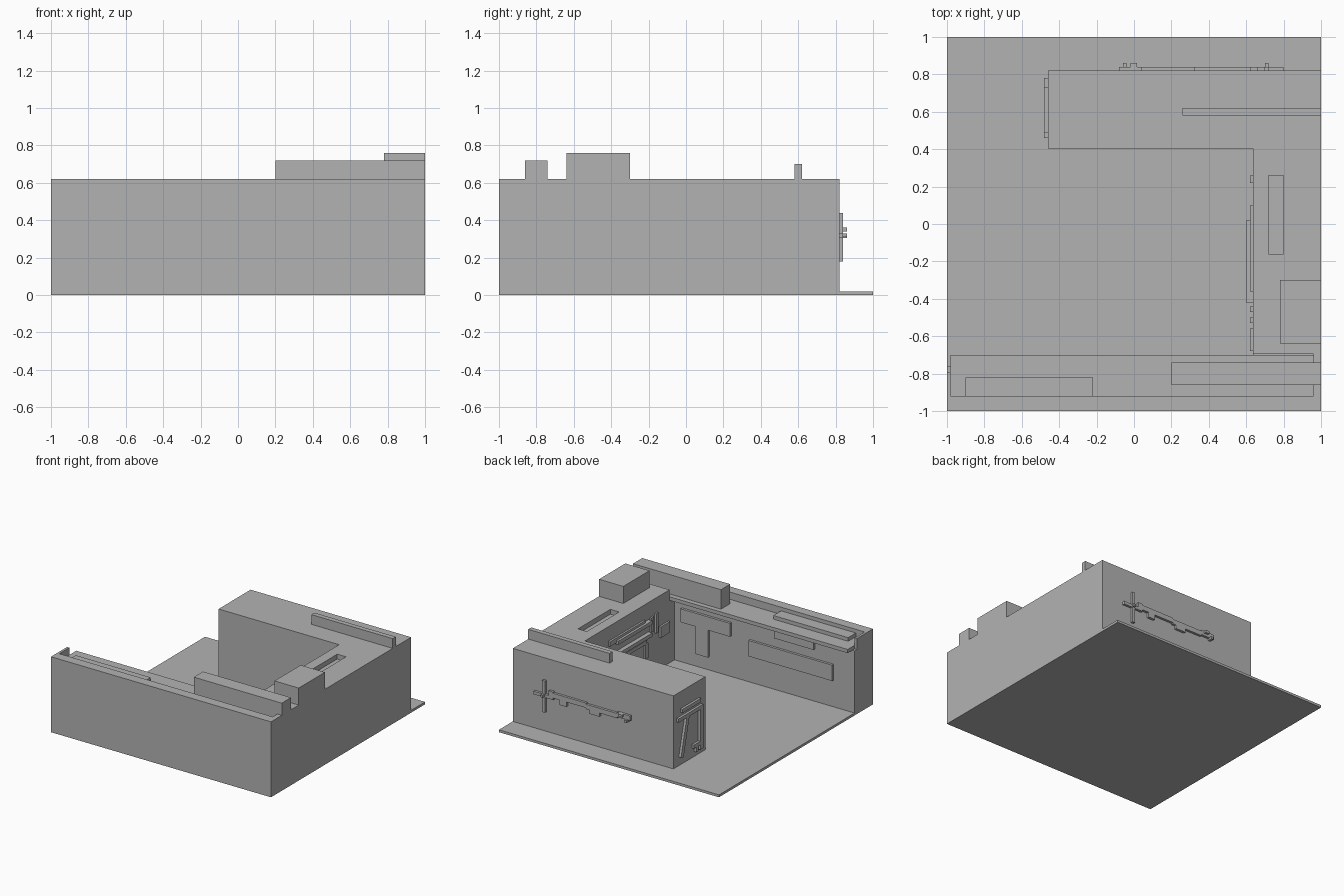
import bpy
import bmesh
from mathutils import Matrix, Vector
from math import radians

default_cube = bpy.data.objects.get("Cube")
if default_cube:
    bpy.data.objects.remove(default_cube, do_unlink=True)

# Single plain grey
grey = bpy.data.materials.new("plain_grey")
grey.use_nodes = True
grey_colour = (.45, .45, .45, 1)
grey.diffuse_color = grey_colour
grey.node_tree.nodes["Principled BSDF"].inputs["Base Color"].default_value = grey_colour

UNIT = .01  # all sizes below are in hundredths


def add_object(name, mesh_builder):
    """Turn a bmesh into a named grey object."""
    mesh = bpy.data.meshes.new(name)
    bmesh.ops.recalc_face_normals(mesh_builder, faces=mesh_builder.faces)
    mesh_builder.to_mesh(mesh)
    mesh_builder.free()
    mesh.materials.append(grey)
    part = bpy.data.objects.new(name, mesh)
    bpy.context.scene.collection.objects.link(part)
    return part


def box(name, x, y, z, tilt=0, axis="X"):
    """Box between pairs of limits, optionally tilted about its centre."""
    limits = (x, y, z)
    centre = Vector([(low + high) / 2 * UNIT for low, high in limits])
    size = [(high - low) * UNIT for low, high in limits]
    builder = bmesh.new()
    matrix = (Matrix.Translation(centre)
              @ Matrix.Rotation(radians(tilt), 4, axis)
              @ Matrix.Diagonal((*size, 1)))
    bmesh.ops.create_cube(builder, size=1, matrix=matrix)
    return add_object(name, builder)


def prism(name, outline, bottom, top):
    """Extrude a floor outline upwards."""
    builder = bmesh.new()
    corners = [builder.verts.new((x * UNIT, y * UNIT, bottom * UNIT)) for x, y in outline]
    floor = builder.faces.new(corners)
    raised = bmesh.ops.extrude_face_region(builder, geom=[floor])["geom"]
    bmesh.ops.translate(builder, vec=(0, 0, (top - bottom) * UNIT),
                        verts=[v for v in raised if isinstance(v, bmesh.types.BMVert)])
    return add_object(name, builder)


FLOOR, ROOF, SHELF = 2, 62, 56
SHELF_UNDER = 53

# Ground slab and the L-shaped building
box("ground_slab", (-100, 100), (-100, 100), (0, FLOOR))
building = prism("building", [(100, -69.5), (100, 82), (-46, 82), (-46, 40.5),
                              (63.6, 40.5), (63.6, -69.5)], FLOOR, ROOF)

# Recess in the roof
cutter = box("roof_recess_cutter", (72, 80), (-16, 26), (ROOF - 4, ROOF + 4))
cutter.hide_render = True
cut = building.modifiers.new("roof_recess", "BOOLEAN")
cut.operation = "DIFFERENCE"
cut.solver = "EXACT"
cut.object = cutter
bpy.context.view_layer.objects.active = building
bpy.ops.object.modifier_apply(modifier=cut.name)
bpy.data.objects.remove(cutter, do_unlink=True)

# Front wall with raised edges around the counter
box("front_wall", (-100, 100), (-92, -76), (FLOOR, SHELF_UNDER))
box("front_parapet", (-100, 100), (-100, -92), (FLOOR, ROOF))
box("left_end_cap", (-100, -98), (-92, -79), (SHELF_UNDER, ROOF))
box("right_end_cap", (96, 100), (-92, -69.5), (SHELF_UNDER, ROOF))
box("wall_corner_fill", (63.6, 100), (-76, -69.5), (FLOOR, SHELF_UNDER))
box("counter_top", (-98, 96), (-92, -70), (SHELF_UNDER, SHELF))
box("counter_ledge", (-90, -22), (-92, -82), (SHELF, 59))

# Roof blocks
box("long_roof_block", (20, 100), (-86, -74), (SHELF, 72))
box("square_roof_block", (78, 100), (-64, -30), (ROOF, 76))
box("roof_rail", (26, 100), (58, 62), (ROOF, 70))

# Plates on the inner side of the front wall
for name, x, z in (
        ("sign_bar", (12, 57), (35.5, 46.5)),
        ("sign_stem", (32, 43), (13, 35.5)),
        ("large_wall_plate", (-81, -5), (24, 37)),
        ("small_wall_plate", (-64, -28), (45, 51))):
    box(name, x, (-76, -74), z)

# Relief on the back wall
for name, x, z, depth in (
        ("relief_cross_post", (69.5, 72), (18, 44), 2),
        ("relief_cross_arm", (62, 80), (30.5, 33), 2),
        ("relief_cross_pin", (70, 72), (31, 33), 4),
        ("relief_grip", (62, 66), (33, 37), 2),
        ("relief_body", (32, 62), (32, 36), 2),
        ("relief_foot", (50, 56), (28, 32), 2),
        ("relief_barrel", (4, 32), (31, 35), 2),
        ("relief_barrel_foot", (20, 29), (28, 31), 2),
        ("relief_tip", (-8, 4), (32, 36), 2),
        ("relief_upper_knob", (-2, 1.5), (34, 36), 4),
        ("relief_lower_knob", (-6, -4), (30.5, 32.5), 4)):
    box(name, x, (82, 82 + depth), z)

# Relief on the end of the back wing
for name, y, z, tilt in (
        ("end_top_bar", (49, 73), (45, 48), 0),
        ("end_cross_bar", (46, 78), (39, 42), 0),
        ("end_slanted_bar", (67.5, 71), (8, 42), 14),
        ("end_upright_bar", (46, 50), (6, 39), 0),
        ("end_lower_block", (50, 58), (10, 13), 0),
        ("end_foot_block", (52, 55), (6, 10), 0)):
    box(name, (-48, -46), y, z, tilt)

# Relief on the inner side of the side wing
for name, y, z, depth in (
        ("inner_long_bar", (-42, 2), (45, 48), 3.6),
        ("inner_backing_bar", (-36, 10), (46, 50), 1.6),
        ("inner_middle_bar", (-42, 2), (35, 38), 3.6),
        ("inner_short_bar", (-38, -5), (30, 33), 1.6),
        ("inner_upper_post", (-47, -44), (37, 49), 1.6),
        ("inner_lower_post", (-40, -36), (18, 30), 1.6),
        ("inner_side_post", (-53, -50), (34, 50), 1.6),
        ("inner_square_plate", (-68, -56), (28, 37), 1.6),
        ("inner_far_block", (22, 26), (30, 40), 1.6)):
    box(name, (63.6 - depth, 63.6), y, z)
